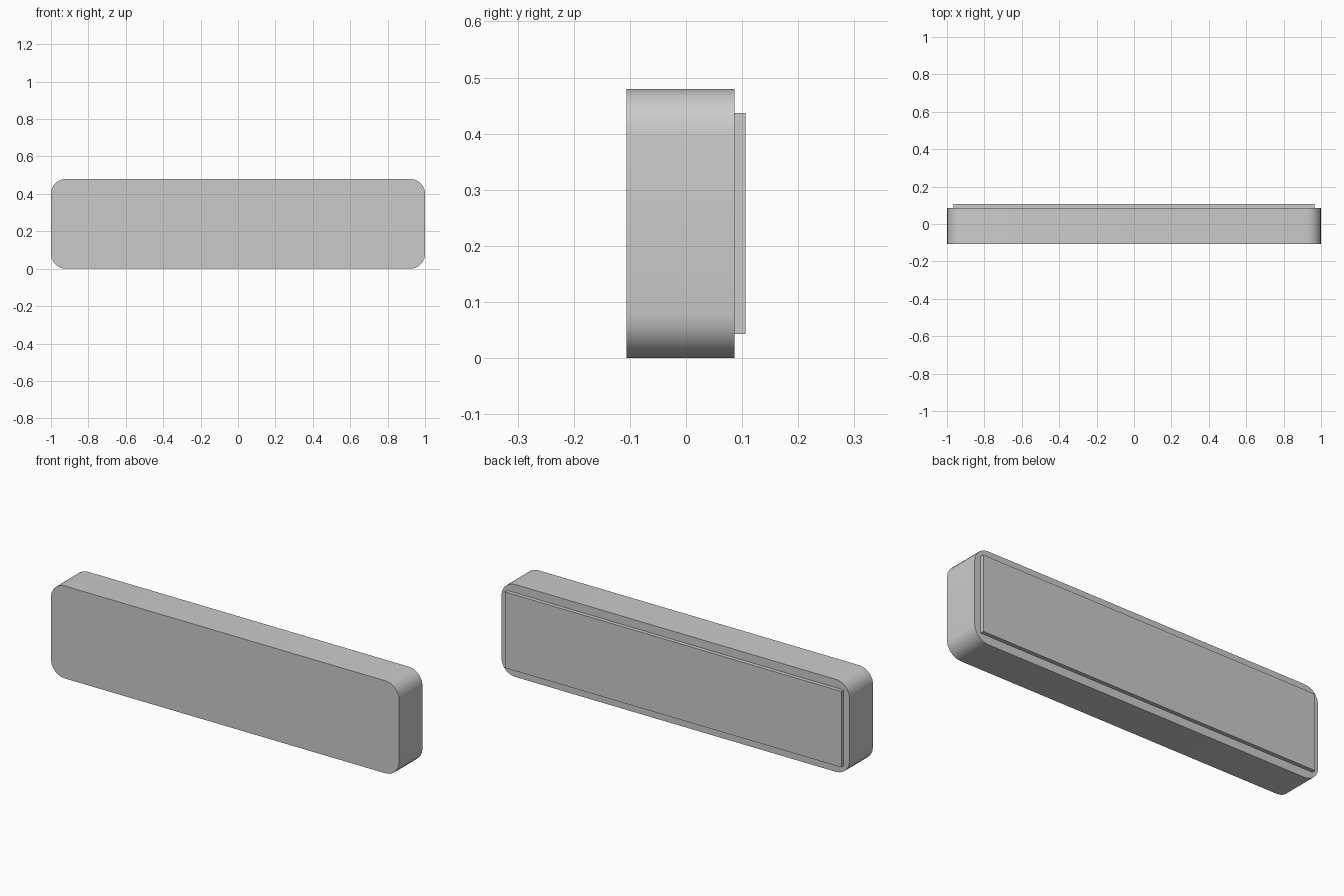
import bpy, bmesh, math

if "Cube" in bpy.data.objects:
    bpy.data.objects.remove(bpy.data.objects["Cube"])


def box(name, x, y0, y1, z0, z1, radius=0.0, segments=4):
    """Box between the given limits; radius rounds the edges running along y."""
    bm = bmesh.new()
    bmesh.ops.create_cube(bm, size=1)
    for v in bm.verts:
        v.co.x = math.copysign(x, v.co.x)
        v.co.y = y1 if v.co.y > 0 else y0
        v.co.z = z1 if v.co.z > 0 else z0
    if radius:
        edges = [e for e in bm.edges
                 if abs(e.verts[0].co.y - e.verts[1].co.y) > 1e-4]
        bmesh.ops.bevel(bm, geom=edges, offset=radius, segments=segments,
                        profile=0.5, affect='EDGES')
    bmesh.ops.recalc_face_normals(bm, faces=bm.faces[:])
    mesh = bpy.data.meshes.new(name)
    bm.to_mesh(mesh)
    bm.free()
    obj = bpy.data.objects.new(name, mesh)
    bpy.context.collection.objects.link(obj)
    return obj


# Main slab with rounded corners, smooth around the rim
body = box("body", 1.0, -0.106, 0.086, 0.0, 0.48, radius=0.078, segments=5)
bpy.context.view_layer.objects.active = body
body.select_set(True)
bpy.ops.object.shade_smooth_by_angle(angle=math.radians(35))

# Thin square-cornered plate on the back
box("back_plate", 0.966, 0.086, 0.106, 0.043, 0.437)
